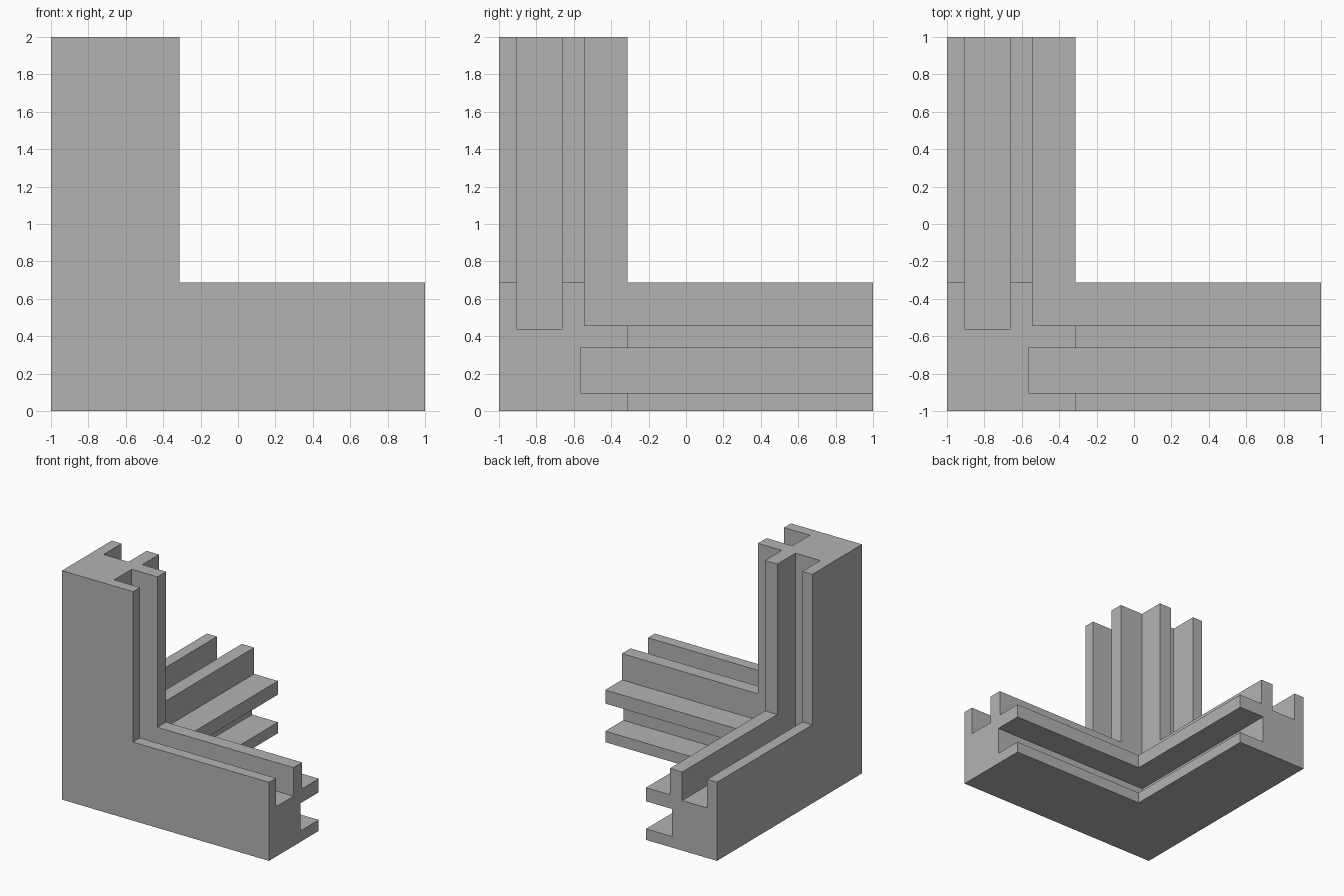
import bpy
from mathutils import Vector

cube = bpy.data.objects.get("Cube")
if cube:
    bpy.data.objects.remove(cube, do_unlink=True)

SIZE = 2.0        # length of each arm
ARM = 0.686       # width of an arm
STEP = 0.456      # inner edge of the stepped corner
FLOOR = 0.4365    # floor of each slot
SLOT = (0.096, 0.337)
BEYOND = 2.5      # cutters run past the ends

grey = bpy.data.materials.new("plain grey")
grey.use_nodes = True
colour = (0.45, 0.45, 0.45, 1)
grey.diffuse_color = colour
grey.node_tree.nodes["Principled BSDF"].inputs["Base Color"].default_value = colour


def box(name, spans):
    """Box from three (low, high) spans measured from the outer corner."""
    low, high = (Vector(v) for v in zip(*spans))
    bpy.ops.mesh.primitive_cube_add(size=1)
    obj = bpy.context.object
    obj.name = name
    for v in obj.data.vertices:
        v.co = Vector([(low[i] if v.co[i] < 0 else high[i]) for i in range(3)])
        v.co += Vector((-1, -1, 0))
    return obj


def cut(body, name, spans):
    cutter = box(name, spans)
    cutter.hide_render = True
    mod = body.modifiers.new(name, 'BOOLEAN')
    mod.operation = 'DIFFERENCE'
    mod.solver = 'EXACT'
    mod.object = cutter
    bpy.context.view_layer.objects.active = body
    bpy.ops.object.modifier_apply(modifier=name)
    bpy.data.objects.remove(cutter, do_unlink=True)


def across(axis, along, others):
    """One span on the given axis, another on the remaining two."""
    return [along if i == axis else others for i in range(3)]


bracket = box("corner_bracket", [(0, SIZE)] * 3)

# Leave three square arms meeting at the corner
for axis in range(3):
    cut(bracket, "arm_clearance", across(axis, (-1, BEYOND), (ARM, BEYOND)))

# Stepped inner edge of all three arms
cut(bracket, "inner_step", [(STEP, BEYOND)] * 3)

# One slot running round the inside of each pair of arms
for axis in range(3):
    cut(bracket, "slot", across(axis, SLOT, (FLOOR, BEYOND)))

bracket.data.materials.clear()
bracket.data.materials.append(grey)
for face in bracket.data.polygons:
    face.material_index = 0
    face.use_smooth = False
